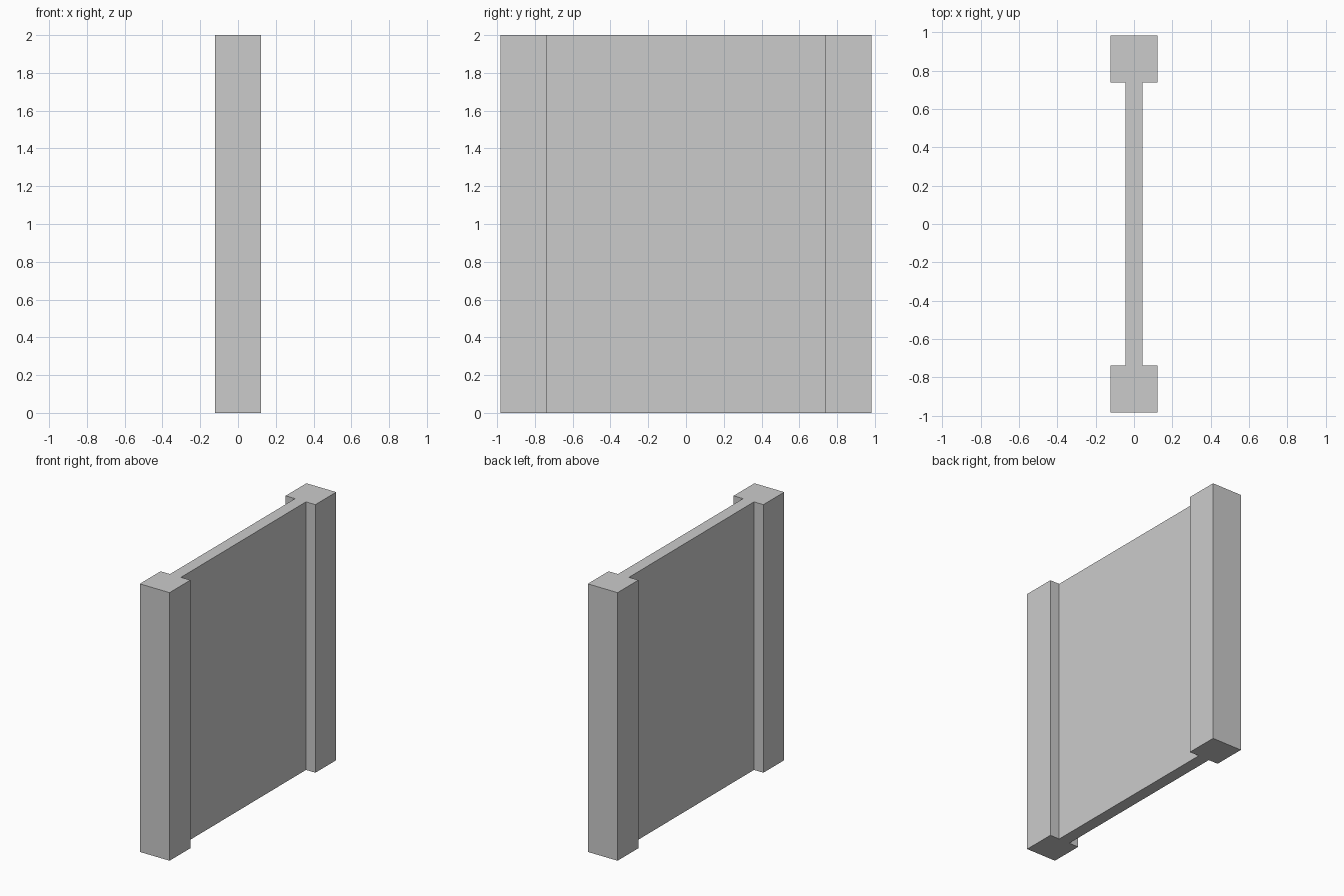
import bpy, bmesh

if "Cube" in bpy.data.objects:
    bpy.data.objects.remove(bpy.data.objects["Cube"])

HEIGHT = 2.0
POST_X = 0.123    # half width of the end posts
WEB_X = 0.045     # half thickness of the thin panel
OUTER_Y = 0.982   # outer face of the posts
INNER_Y = 0.737   # inner face of the posts

# One quarter of the H-shaped plan, mirrored into a closed outline
quarter = [(WEB_X, INNER_Y), (POST_X, INNER_Y), (POST_X, OUTER_Y)]
right = [(x, -y) for x, y in reversed(quarter)] + quarter
outline = right + [(-x, y) for x, y in reversed(right)]

# Wall panel with a square post at each end, extruded upwards
bm = bmesh.new()
base = bm.faces.new([bm.verts.new((x, y, 0)) for x, y in outline])
extruded = bmesh.ops.extrude_face_region(bm, geom=[base], use_keep_orig=True)
top_verts = [g for g in extruded["geom"] if isinstance(g, bmesh.types.BMVert)]
bmesh.ops.translate(bm, verts=top_verts, vec=(0, 0, HEIGHT))
bmesh.ops.recalc_face_normals(bm, faces=bm.faces)

mesh = bpy.data.meshes.new("wall_panel_with_posts")
bm.to_mesh(mesh)
bm.free()
wall = bpy.data.objects.new("wall_panel_with_posts", mesh)
bpy.context.collection.objects.link(wall)
